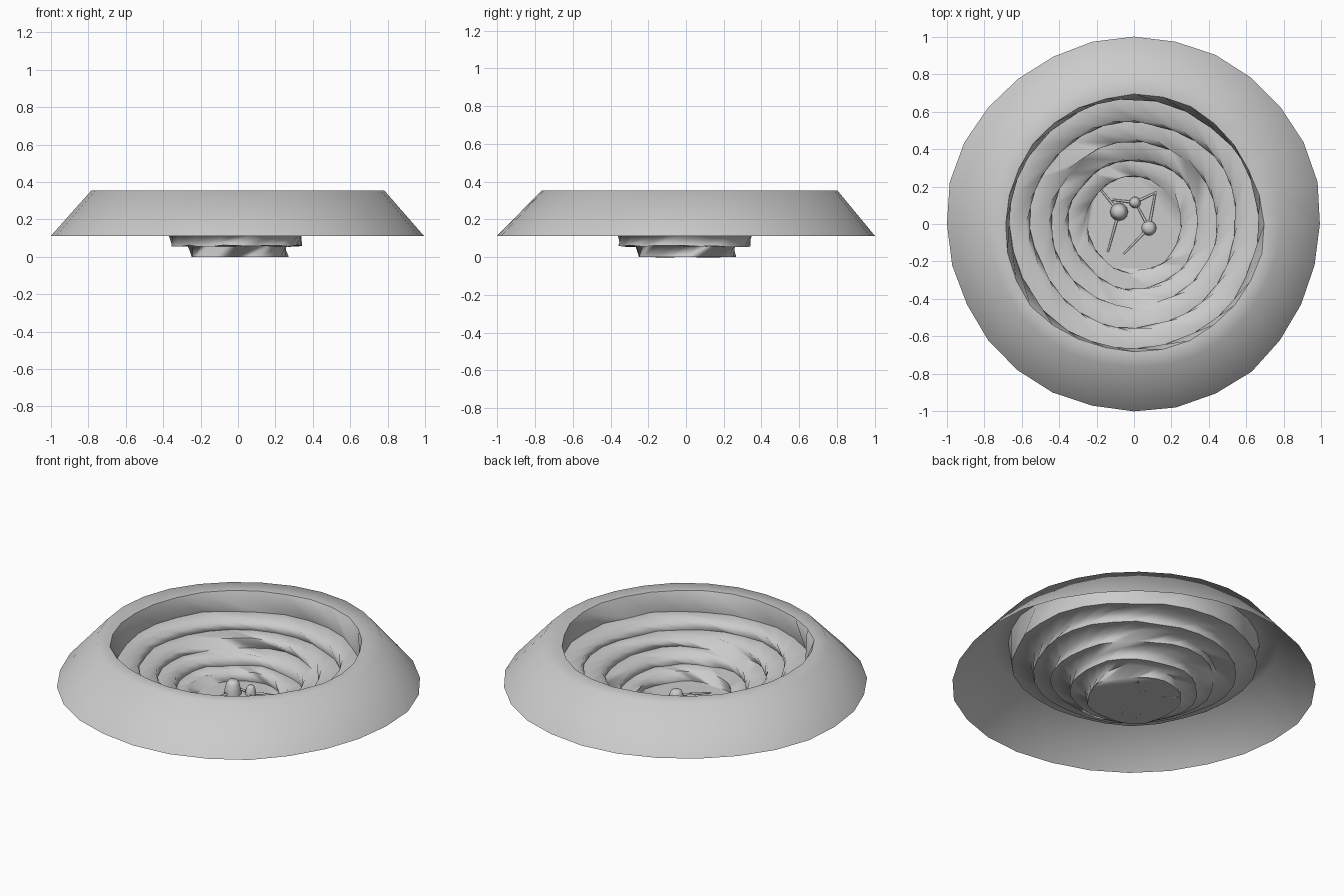
import bpy, bmesh, math, random
from mathutils import Vector

if "Cube" in bpy.data.objects:
    bpy.data.objects.remove(bpy.data.objects["Cube"])

random.seed(7)
N = 28


def finish(name, bm, angle=35):
    me = bpy.data.meshes.new(name)
    bm.to_mesh(me)
    bm.free()
    ob = bpy.data.objects.new(name, me)
    bpy.context.collection.objects.link(ob)
    bpy.ops.object.select_all(action='DESELECT')
    ob.select_set(True)
    bpy.context.view_layer.objects.active = ob
    bpy.ops.object.shade_smooth_by_angle(angle=math.radians(angle))
    return ob


def ring(bm, r, z, jr, jz=0.0, cy=0.0):
    """Uneven ring: low-frequency wobble plus a little noise."""
    p, q = random.uniform(0, 6.28), random.uniform(0, 6.28)
    out = []
    for i in range(N):
        a = 2 * math.pi * i / N
        rr = r + jr * (0.5 * math.sin(3 * a + p) + 0.5 * math.sin(5 * a + q))
        rr += random.uniform(-jr, jr) * 0.35
        zz = z + random.uniform(-jz, jz)
        out.append(bm.verts.new((rr * math.cos(a), cy + rr * math.sin(a), zz)))
    return out


def bridge(bm, lo, hi, twist=0):
    """Join two rings; a twist slants the triangles around the pit."""
    for i in range(N):
        j = (i + 1) % N
        a, b = hi[(i + twist) % N], hi[(j + twist) % N]
        bm.faces.new((lo[i], b, lo[j]))
        bm.faces.new((lo[i], a, b))


# Terraced pit: steep walls joined by narrow uneven ledges
bm = bmesh.new()
step = 0.058
prev = None
for k, r in enumerate((0.258, 0.35, 0.45, 0.56, 0.672)):
    low = ring(bm, r, step * k, 0.014, 0.005 if k else 0)
    if k < 4:
        high = ring(bm, r + 0.005, step * (k + 1), 0.014, 0.005)
    else:
        high = ring(bm, 0.69, 0.35, 0.012)
    if prev:
        bridge(bm, prev, low, 1)
    else:
        bm.faces.new(low)
    bridge(bm, low, high, 1)
    prev = high
rim_co = [v.co.copy() for v in prev]
bmesh.ops.recalc_face_normals(bm, faces=bm.faces)
if sum(f.normal.z * f.calc_area() for f in bm.faces) < 0:
    bmesh.ops.reverse_faces(bm, faces=bm.faces)
finish("terraced_pit", bm, 80)

# Outer slope with its flat crest, open underneath
bm = bmesh.new()
inner = [bm.verts.new(c) for c in rim_co]
crest = ring(bm, 0.784, 0.354, 0.006, 0, 0.014)
base = ring(bm, 1.0, 0.112, 0.01)
for lo, hi in ((crest, inner), (base, crest)):
    for i in range(N):
        j = (i + 1) % N
        bm.faces.new((lo[i], lo[j], hi[j], hi[i]))
finish("outer_slope", bm, 80)


# Small rounded vents on the pit floor
def vent(name, x, y, r, h):
    bm = bmesh.new()
    prof = [(r, 0), (0.95 * r, 0.3 * h), (0.75 * r, 0.8 * h), (0.5 * r, h)]
    n, last = 12, None
    for pr, pz in prof:
        cur = [bm.verts.new((x + pr * math.cos(2 * math.pi * i / n),
                             y + pr * math.sin(2 * math.pi * i / n), pz)) for i in range(n)]
        if last:
            for i in range(n):
                j = (i + 1) % n
                bm.faces.new((last[i], last[j], cur[j], cur[i]))
        last = cur
    bm.faces.new(last)
    finish(name, bm, 70)


vent("large_vent", -0.08, 0.065, 0.048, 0.08)
vent("medium_vent", 0.08, -0.022, 0.04, 0.04)
vent("small_vent", 0.005, 0.115, 0.031, 0.05)


# Thin channels lying across the floor
def channel(name, a, b):
    a, b = Vector((*a, 0.009)), Vector((*b, 0.003))
    bpy.ops.mesh.primitive_cone_add(vertices=8, radius1=0.008, radius2=0.005,
                                    depth=(b - a).length, location=(a + b) / 2)
    ob = bpy.context.object
    ob.name = name
    ob.rotation_euler = (b - a).to_track_quat('Z', 'Y').to_euler()
    bpy.ops.object.shade_smooth_by_angle(angle=math.radians(50))


for i, (a, b) in enumerate([
        ((-0.08, 0.065), (-0.14, -0.15)), ((-0.08, 0.065), (-0.175, 0.18)),
        ((0.005, 0.115), (-0.12, 0.13)), ((0.005, 0.115), (0.12, 0.17)),
        ((0.08, -0.02), (0.115, 0.17)), ((0.08, -0.02), (-0.055, -0.16)),
        ((0.08, -0.02), (0.01, 0.11))]):
    channel("floor_channel_%d" % (i + 1), a, b)
